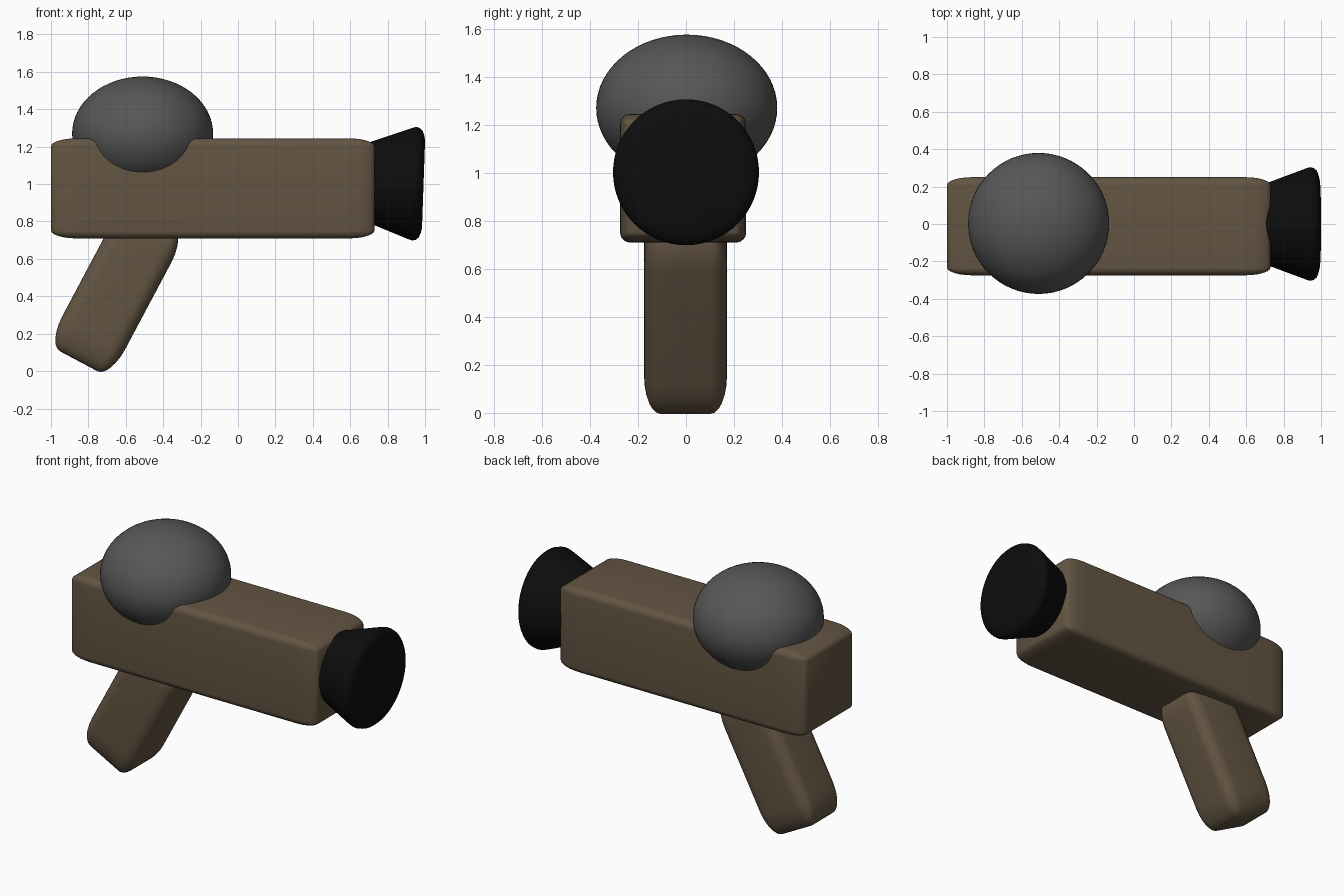
import bpy, bmesh
from math import radians, pi
from mathutils import Matrix, Vector

if "Cube" in bpy.data.objects:
    bpy.data.objects.remove(bpy.data.objects["Cube"])


def material(name, rgb):
    m = bpy.data.materials.new(name)
    m.diffuse_color = (*rgb, 1)
    m.use_nodes = True
    m.node_tree.nodes["Principled BSDF"].inputs["Base Color"].default_value = m.diffuse_color
    return m


def finish(bm, name, mat, centre, scale=(1, 1, 1), tilt=0):
    """Scale, tilt about y, place, and smooth-shade a part."""
    bm.transform(Matrix.Translation(centre) @ Matrix.Rotation(radians(tilt), 4, 'Y')
                 @ Matrix.Diagonal((*scale, 1)))
    bmesh.ops.recalc_face_normals(bm, faces=bm.faces[:])
    me = bpy.data.meshes.new(name)
    bm.to_mesh(me)
    bm.free()
    me.materials.append(mat)
    ob = bpy.data.objects.new(name, me)
    bpy.context.collection.objects.link(ob)
    bpy.ops.object.select_all(action='DESELECT')
    ob.select_set(True)
    bpy.context.view_layer.objects.active = ob
    bpy.ops.object.shade_smooth_by_angle(angle=radians(30))
    return ob


def rounded_cube(bevel):
    """Unit cube with rounded edges; stretching it later stretches the rounding too."""
    bm = bmesh.new()
    bmesh.ops.create_cube(bm, size=1)
    bmesh.ops.bevel(bm, geom=bm.edges[:], offset=bevel, segments=6,
                    profile=0.5, affect='EDGES')
    return bm


brown = material("brown", (0.125, 0.09, 0.055))
grey = material("dark grey", (0.095, 0.095, 0.095))
black = material("black", (0.004, 0.004, 0.004))

# Long body and slanted grip
finish(rounded_cube(0.08), "body", brown, (-0.135, -0.012, 0.977), (1.73, 0.525, 0.535))
finish(rounded_cube(0.2), "grip", brown, (-0.648, -0.002, 0.437), (0.38, 0.345, 0.87), 28)

# Flattened ball on top
bm = bmesh.new()
bmesh.ops.create_uvsphere(bm, u_segments=64, v_segments=32, radius=1)
finish(bm, "top_ball", grey, (-0.51, 0.003, 1.27), (0.377, 0.377, 0.305))

# Flared muzzle, lathed around x and tilted slightly
profile = [(-0.40, 0), (-0.40, 0.175), (-0.07, 0.298), (-0.05, 0.304), (-0.03, 0.299),
           (-0.015, 0.285), (-0.006, 0.262), (0, 0.235), (0, 0)]
bm = bmesh.new()
verts = [bm.verts.new((x, 0, r)) for x, r in profile]
edges = [bm.edges.new(pair) for pair in zip(verts, verts[1:])]
bmesh.ops.spin(bm, geom=verts + edges, cent=(0, 0, 0), axis=(1, 0, 0),
               angle=2 * pi, steps=64, use_duplicate=False)
bmesh.ops.remove_doubles(bm, verts=bm.verts[:], dist=1e-5)
finish(bm, "muzzle", black, Vector((0.992, 0, 1.0)), tilt=2)
